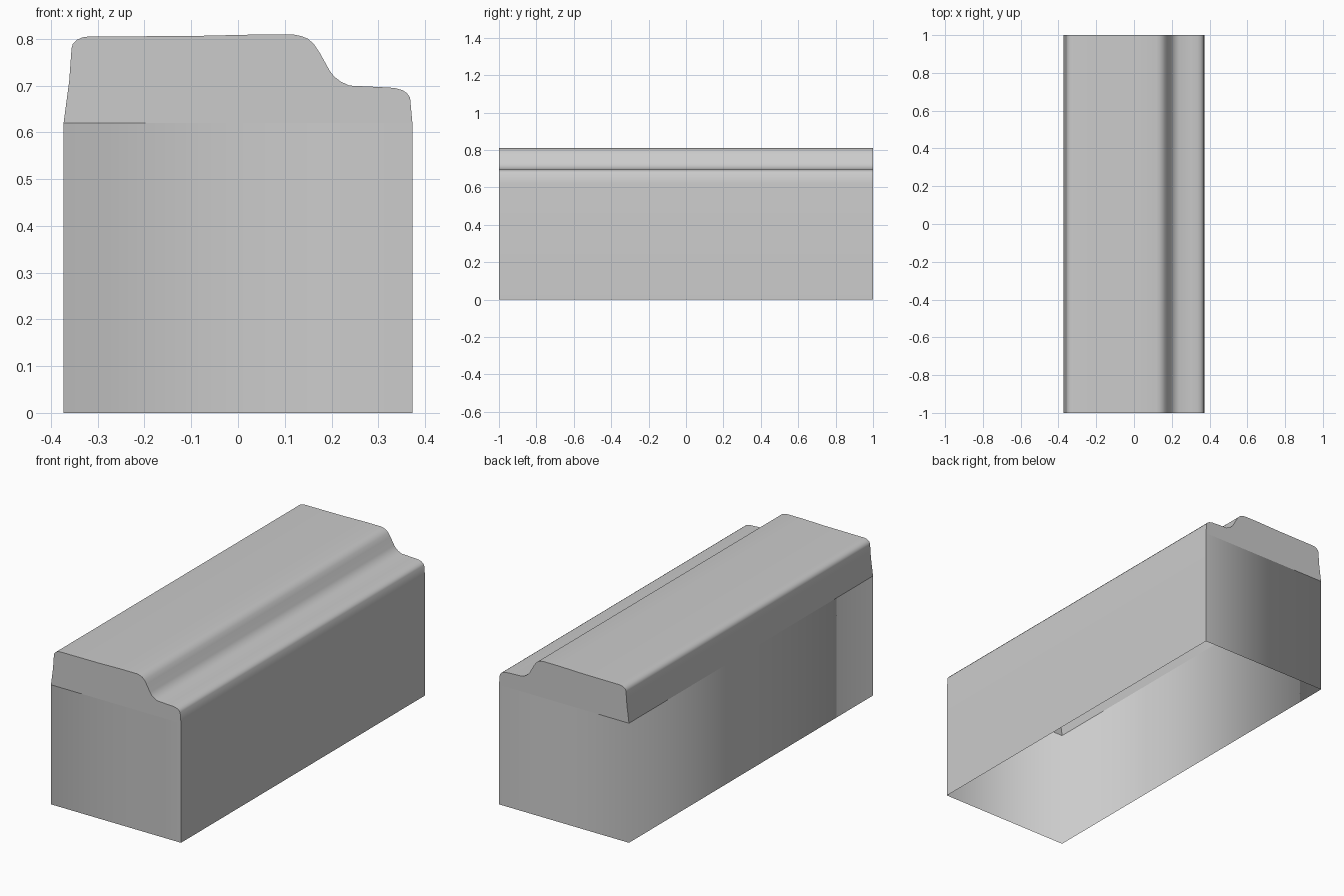
import bpy
import bmesh
import math

cube = bpy.data.objects.get("Cube")
if cube:
    bpy.data.objects.remove(cube, do_unlink=True)

grey = bpy.data.materials.new("plain_grey")
grey.use_nodes = True
colour = (0.6, 0.6, 0.6, 1)
grey.diffuse_color = colour
grey.node_tree.nodes["Principled BSDF"].inputs["Base Color"].default_value = colour

HALF_WIDTH, HALF_LENGTH, SEAM = 0.373, 1.0, 0.62


def finish(bm, name):
    mesh = bpy.data.meshes.new(name)
    bm.to_mesh(mesh)
    bm.free()
    mesh.materials.append(grey)
    obj = bpy.data.objects.new(name, mesh)
    bpy.context.collection.objects.link(obj)
    return obj


# Stepped, rounded top as (x, z), from the low seam across to the far side
profile = [
    (-HALF_WIDTH, SEAM), (-0.361, 0.71), (-0.356, 0.78), (-0.353, 0.79),
    (-0.344, 0.798), (-0.333, 0.803), (-0.32, 0.805), (-0.1, 0.806),
    (0.03, 0.809), (0.12, 0.809), (0.135, 0.806), (0.15, 0.80),
    (0.163, 0.788), (0.175, 0.77), (0.196, 0.732), (0.205, 0.72),
    (0.219, 0.709), (0.238, 0.70), (0.30, 0.697), (0.335, 0.695),
    (0.352, 0.69), (0.361, 0.684), (0.368, 0.675), (HALF_WIDTH, SEAM),
]

# Moulded cover: the profile swept along the length, with flat end caps
bm = bmesh.new()
front, back = [[bm.verts.new((x, y, z)) for x, z in profile]
               for y in (-HALF_LENGTH, HALF_LENGTH)]
for i in range(len(profile) - 1):
    bm.faces.new((front[i], back[i], back[i + 1], front[i + 1]))
bm.faces.new(front)
bm.faces.new(back[::-1])
# Tall flat side continuing down from the cover
foot = [bm.verts.new((HALF_WIDTH, y, 0)) for y in (-HALF_LENGTH, HALF_LENGTH)]
bm.faces.new((front[-1], back[-1], foot[1], foot[0]))
cover = finish(bm, "moulded_cover")

bpy.context.view_layer.objects.active = cover
cover.select_set(True)
bpy.ops.object.shade_smooth_by_angle(angle=math.radians(60))

# Lower walls: three joined sides, softly shaded round the corners, open below
bm = bmesh.new()
corners = [(HALF_WIDTH, HALF_LENGTH), (-HALF_WIDTH, HALF_LENGTH),
           (-HALF_WIDTH, -HALF_LENGTH), (HALF_WIDTH, -HALF_LENGTH)]
low, high = [[bm.verts.new((x, y, z)) for x, y in corners] for z in (0, SEAM)]
for i in range(3):
    face = bm.faces.new((low[i], low[i + 1], high[i + 1], high[i]))
    face.smooth = True
finish(bm, "lower_walls")
